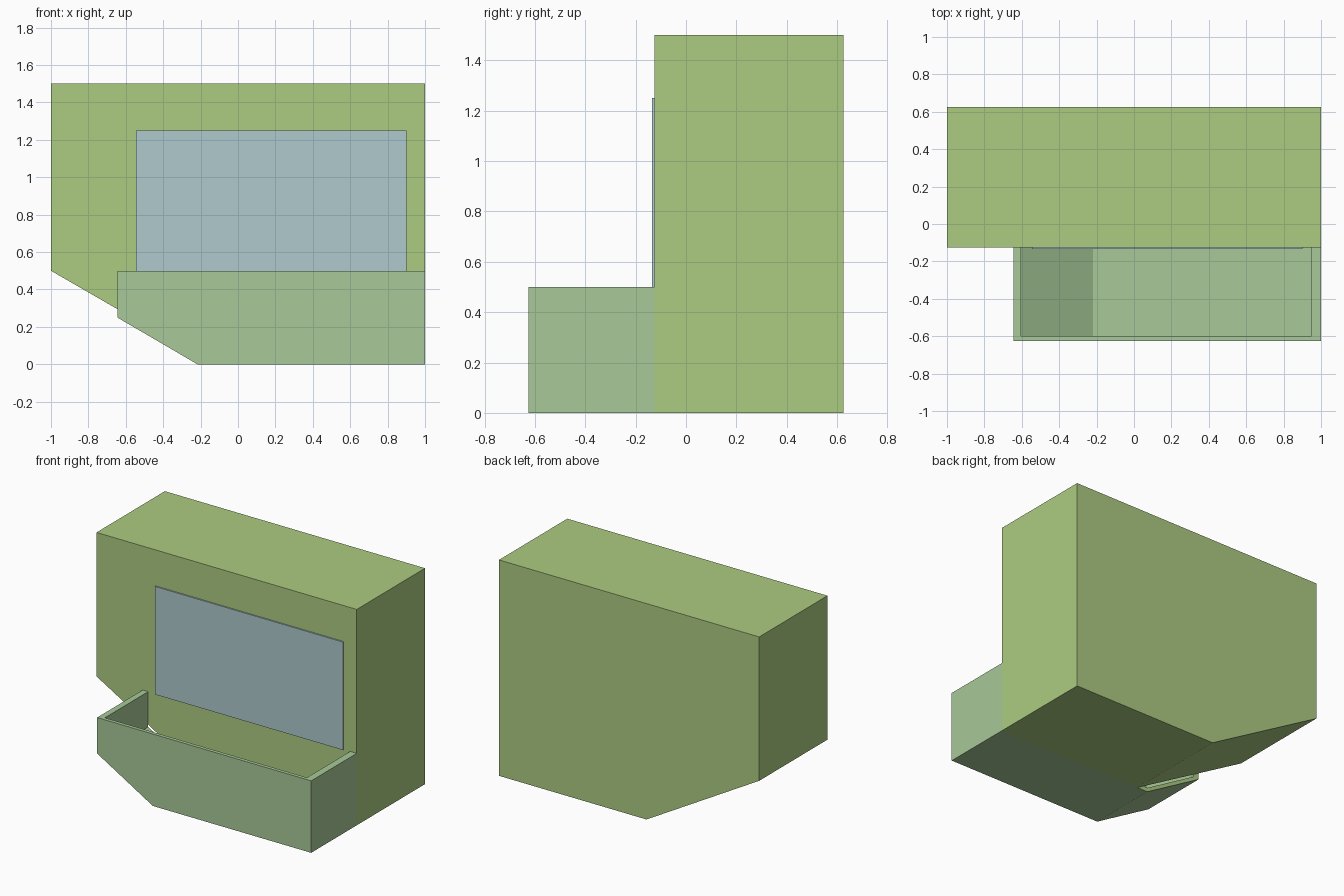
import bpy
import bmesh

if "Cube" in bpy.data.objects:
    bpy.data.objects.remove(bpy.data.objects["Cube"], do_unlink=True)


def make_material(name, rgb):
    """Flat colour given as 8-bit display values, stored linear."""
    lin = [((c / 255 + 0.055) / 1.055) ** 2.4 for c in rgb]
    mat = bpy.data.materials.new(name)
    mat.use_nodes = True
    mat.diffuse_color = (*lin, 1)
    mat.node_tree.nodes["Principled BSDF"].inputs["Base Color"].default_value = (*lin, 1)
    return mat


leaf_green = make_material("leaf green", (172, 203, 129))
sage_green = make_material("sage green", (168, 201, 152))
glass_blue = make_material("pale glass blue", (175, 202, 206))


def prism(name, profile, y0, y1, mat):
    """Extrude an x-z outline along y."""
    bm = bmesh.new()
    face = bm.faces.new([bm.verts.new((x, y0, z)) for x, z in profile])
    out = bmesh.ops.extrude_face_region(bm, geom=[face])
    verts = [v for v in out["geom"] if isinstance(v, bmesh.types.BMVert)]
    bmesh.ops.translate(bm, verts=verts, vec=(0, y1 - y0, 0))
    bmesh.ops.recalc_face_normals(bm, faces=bm.faces)
    mesh = bpy.data.meshes.new(name)
    bm.to_mesh(mesh)
    bm.free()
    mesh.materials.append(mat)
    obj = bpy.data.objects.new(name, mesh)
    bpy.context.collection.objects.link(obj)
    return obj


FRONT = -0.125

# Main block with a sloped lower corner
prism("main_block", [(-1, 1.5), (-1, 0.5), (-0.134, 0), (1, 0), (1, 1.5)],
      FRONT, 0.625, leaf_green)

# Window plate on the front
prism("window", [(-0.545, 0.5), (0.9, 0.5), (0.9, 1.25), (-0.545, 1.25)],
      FRONT - 0.0095, FRONT, glass_blue)

# Balcony tray, hollowed by a cutter that opens its top and back
balcony = prism("balcony", [(-0.645, 0.5), (-0.645, 0.25), (-0.217, 0), (1, 0), (1, 0.5)],
                -0.625, FRONT, sage_green)
cutter = prism("balcony_cutter",
               [(-0.603, 0.6), (-0.603, 0.255), (-0.22, 0.03), (0.95, 0.03), (0.95, 0.6)],
               -0.6, 0, sage_green)
cutter.hide_render = True
cut = balcony.modifiers.new("hollow", "BOOLEAN")
cut.operation = "DIFFERENCE"
cut.solver = "EXACT"
cut.object = cutter
bpy.context.view_layer.objects.active = balcony
bpy.ops.object.modifier_apply(modifier=cut.name)
bpy.data.objects.remove(cutter, do_unlink=True)

# Back rim of the balcony takes the block's colour
balcony.data.materials.clear()
for mat in (sage_green, leaf_green):
    balcony.data.materials.append(mat)
for poly in balcony.data.polygons:
    poly.material_index = 1 if poly.normal.y > 0.9 and poly.center.y > FRONT - 0.01 else 0
